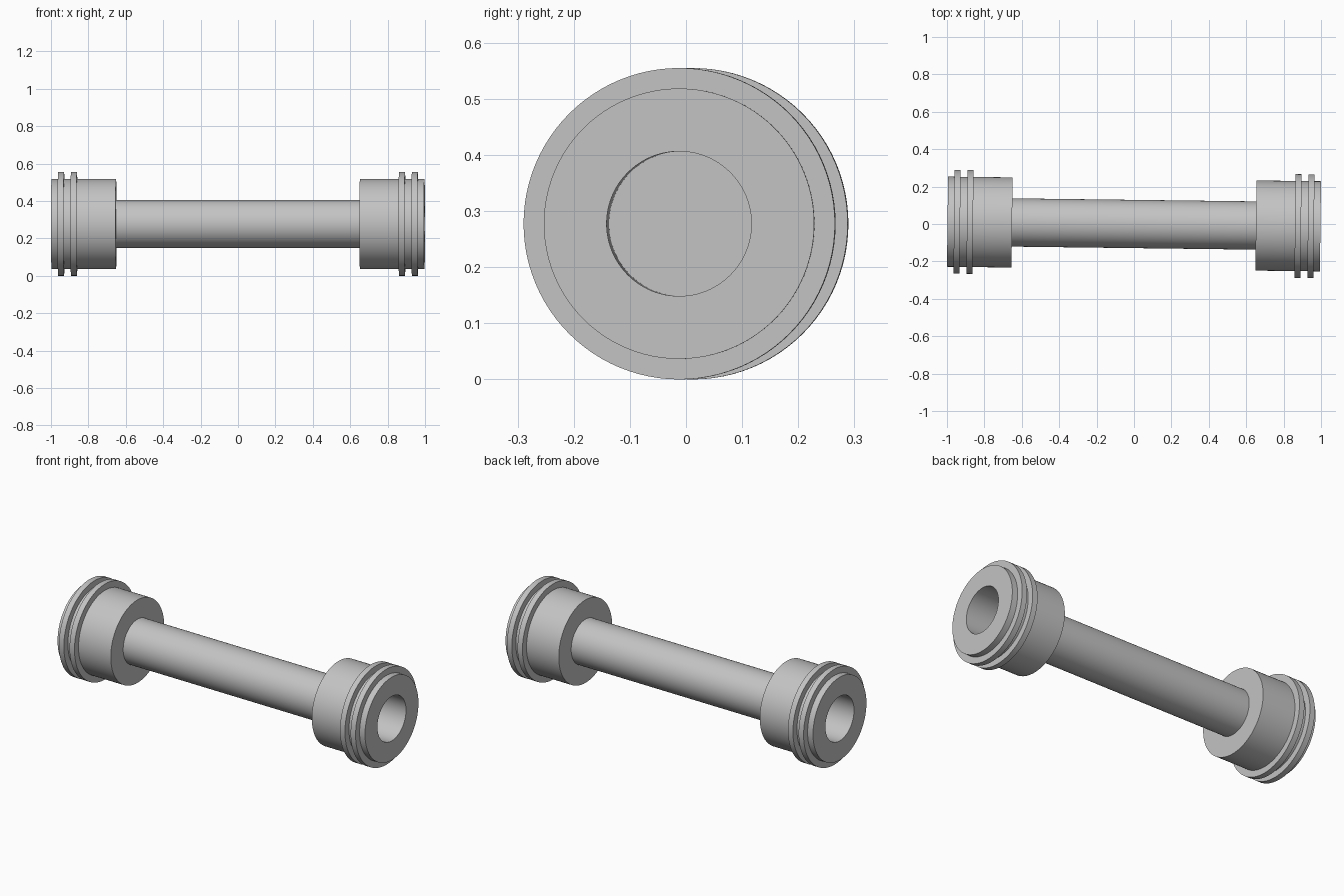
import bpy, bmesh, math
from mathutils import Matrix

cube = bpy.data.objects.get("Cube")
if cube:
    bpy.data.objects.remove(cube, do_unlink=True)

grey = bpy.data.materials.new("plain grey")
grey.use_nodes = True
colour = (0.55, 0.55, 0.55, 1)
grey.diffuse_color = colour
grey.node_tree.nodes["Principled BSDF"].inputs["Base Color"].default_value = colour

SEGMENTS = 96
ROD_R, COLLAR_R, RING_R = 0.129, 0.241, 0.2775
# The whole shaft is turned very slightly about the vertical
PLACE = Matrix.Translation((0, 0, RING_R)) @ Matrix.Rotation(-0.0125, 4, 'Z')


def finish(name, bm):
    bmesh.ops.remove_doubles(bm, verts=bm.verts, dist=1e-5)
    bmesh.ops.recalc_face_normals(bm, faces=bm.faces)
    mesh = bpy.data.meshes.new(name)
    bm.to_mesh(mesh)
    bm.free()
    mesh.materials.append(grey)
    obj = bpy.data.objects.new(name, mesh)
    bpy.context.collection.objects.link(obj)
    obj.matrix_world = PLACE
    bpy.ops.object.select_all(action='DESELECT')
    obj.select_set(True)
    bpy.context.view_layer.objects.active = obj
    bpy.ops.object.shade_smooth_by_angle(angle=math.radians(30))


def lathe(name, profile):
    """Spin a closed (x, radius) profile around the x axis."""
    bm = bmesh.new()
    verts = [bm.verts.new((x, 0, r)) for x, r in profile]
    edges = [bm.edges.new((verts[i - 1], verts[i])) for i in range(len(verts))]
    bmesh.ops.spin(bm, geom=verts + edges, cent=(0, 0, 0), axis=(1, 0, 0),
                   angle=math.tau, steps=SEGMENTS, use_merge=True)
    finish(name, bm)


def tube(name, start, end, inner, outer):
    lathe(name, [(start, inner), (end, inner), (end, outer), (start, outer)])


# Solid rod, ending flush with the inner faces of the collars
bm = bmesh.new()
bmesh.ops.create_cone(bm, cap_ends=True, segments=SEGMENTS, radius1=ROD_R,
                      radius2=ROD_R, depth=1.31,
                      matrix=Matrix.Rotation(math.pi / 2, 4, 'Y'))
finish("centre_rod", bm)

# Bored collars, each with two thin raised rings near its outer end
for side, s in (("left", 1), ("right", -1)):
    tube(side + "_collar", s * 0.652, s * 0.997, ROD_R, COLLAR_R)
    tube(side + "_inner_ring", s * 0.861, s * 0.893, COLLAR_R - 0.01, RING_R)
    tube(side + "_outer_ring", s * 0.93, s * 0.962, COLLAR_R - 0.01, RING_R)
